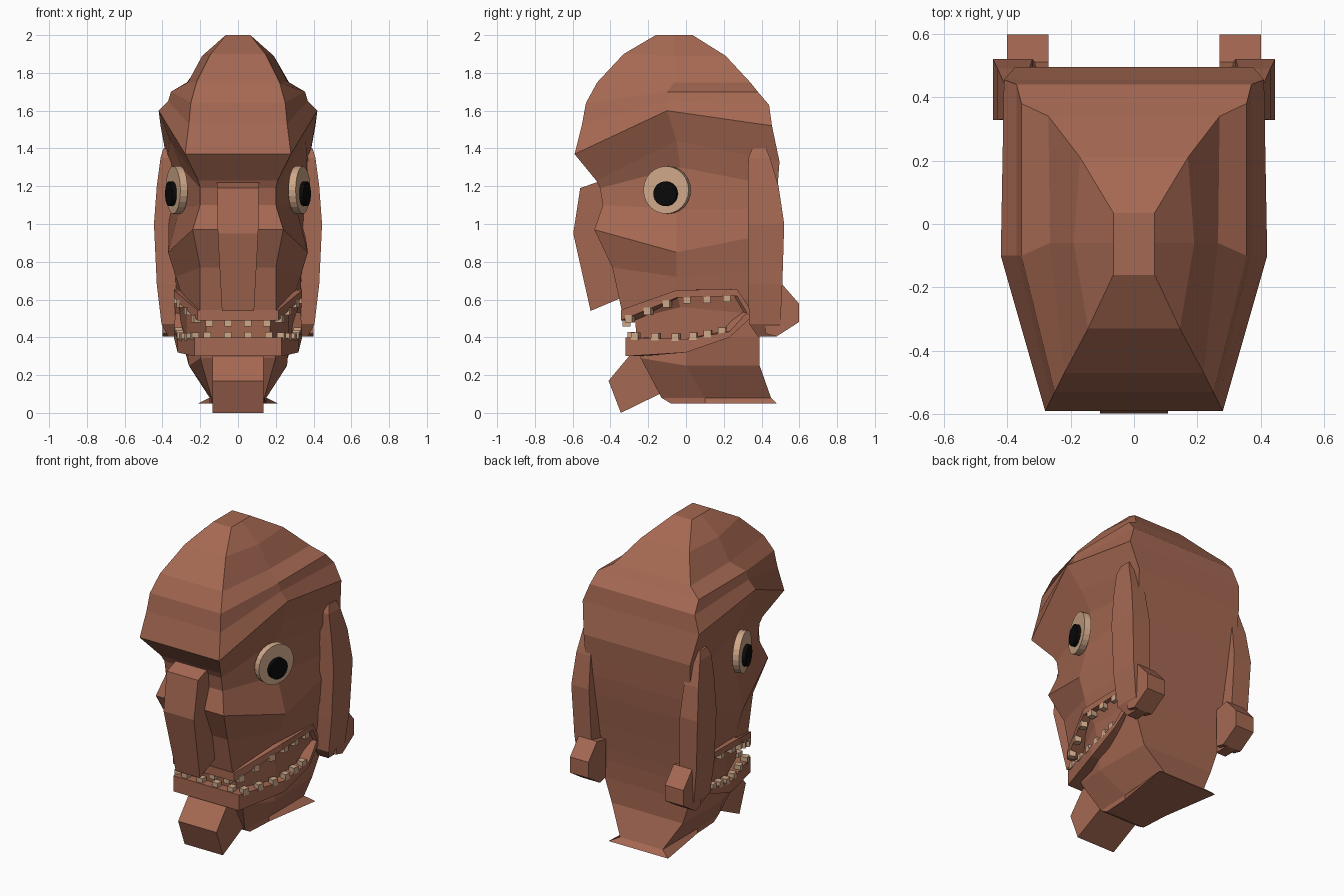
import bpy
import bmesh
import math
from mathutils import Vector, Matrix

old = bpy.data.objects.get("Cube")
if old:
    bpy.data.objects.remove(old, do_unlink=True)


def material(name, colour):
    mat = bpy.data.materials.new(name)
    mat.use_nodes = True
    mat.diffuse_color = (*colour, 1)
    shader = next(n for n in mat.node_tree.nodes if n.type == "BSDF_PRINCIPLED")
    shader.inputs["Base Color"].default_value = (*colour, 1)
    return mat


skin = material("brown_skin", (.38, .14, .085))
cream = material("cream", (.62, .39, .25))
black = material("black", (.003, .003, .003))


def finish(name, bm, mat):
    """Turn a bmesh into a flat shaded object."""
    bmesh.ops.recalc_face_normals(bm, faces=bm.faces)
    mesh = bpy.data.meshes.new(name)
    bm.to_mesh(mesh)
    bm.free()
    mesh.materials.append(mat)
    obj = bpy.data.objects.new(name, mesh)
    bpy.context.collection.objects.link(obj)
    return obj


def loft(name, rings, mat):
    """Skin a row of equal-length rings and cap both ends."""
    bm = bmesh.new()
    rows = [[bm.verts.new(p) for p in ring] for ring in rings]
    count = len(rows[0])
    for a, b in zip(rows, rows[1:]):
        for i in range(count):
            j = (i + 1) % count
            bm.faces.new((a[i], a[j], b[j], b[i]))
    bm.faces.new(rows[0])
    bm.faces.new(rows[-1])
    return finish(name, bm, mat)


def slab(name, profile, mat):
    """Join (y, z, half width) profile points across the middle."""
    return loft(name, [[(side * w, y, z) for y, z, w in profile] for side in (-1, 1)], mat)


def head_ring(front, middle, back):
    """Six-cornered section from (half width, y, z) triples."""
    half = [Vector(p) for p in (front, middle, back)]
    flip = Vector((-1, 1, 1))
    return half + [p * flip for p in reversed(half)]


# Head: crown and brow, then face, then jaw and neck
crown = [
    ((.065, -.16, 2), (.065, -.06, 2), (.065, .035, 2)),
    ((.145, -.33, 1.9), (.19, -.06, 1.89), (.17, .21, 1.89)),
    ((.22, -.47, 1.75), (.265, -.06, 1.75), (.27, .34, 1.75)),
    ((.25, -.53, 1.64), (.355, -.1, 1.7), (.355, .38, 1.7)),
    ((.26, -.55, 1.53), (.37, -.1, 1.65), (.37, .44, 1.63)),
    ((.28, -.59, 1.37), (.42, -.1, 1.6), (.41, .455, 1.52)),
]
face = [
    ((.21, -.475, 1.23), (.36, -.05, 1.44), (.375, .495, 1.33)),
    ((.2, -.455, 1.19), (.3, -.03, 1.3), (.37, .485, 1.2)),
    ((.2, -.44, 1.1), (.31, -.05, 1.08), (.365, .475, 1.08)),
    ((.24, -.485, .97), (.37, -.05, .85), (.355, .46, .95)),
    ((.2, -.39, .77), (.33, -.05, .72), (.34, .43, .75)),
    ((.2, -.34, .54), (.3, -.05, .63), (.33, .41, .6)),
]
jaw = [
    ((.17, -.27, .5), (.27, -.03, .56), (.32, .4, .52)),
    ((.17, -.26, .38), (.27, 0, .4), (.3, .39, .4)),
    ((.2, -.24, .29), (.26, 0, .25), (.25, .39, .25)),
    ((.14, -.13, .08), (.15, .1, .08), (.15, .45, .08)),
    ((.14, -.08, .05), (.15, .1, .05), (.21, .48, .05)),
]
loft("head", [head_ring(*ring) for ring in crown + face + jaw], skin)

# Nose and chin
slab("nose", [(-.42, 1.22, .11), (-.475, 1.22, .11), (-.56, 1.19, .11), (-.597, .95, .107),
              (-.505, .54, .085), (-.34, .61, .085)], skin)
slab("chin", [(-.15, .3, .135), (-.3, .302, .135), (-.41, .17, .135), (-.345, 0, .135),
              (-.14, .1, .135)], skin)


# Lips: a box section swept round the mouth, from (x, y, low, high) stations
def full_path(half):
    return [(-x, y, a, b) for x, y, a, b in reversed(half)] + half


def lip(name, path):
    rings = []
    for x, y, low, high in path:
        inner_x, inner_y = x * .75, y * .75
        rings.append([(x, y, low), (x, y, high), (inner_x, inner_y, high), (inner_x, inner_y, low)])
    loft(name, rings, skin)


upper = full_path([(.215, -.345, .49, .545), (.34, -.05, .61, .65),
                   (.34, .27, .62, .655), (.33, .34, .5, .55)])
lower = full_path([(.23, -.32, .3, .4), (.32, 0, .32, .39),
                   (.34, .23, .4, .43), (.33, .34, .5, .55)])
lip("upper_lip", upper)
lip("lower_lip", lower)


# Teeth: small blocks spaced along each lip edge
def teeth(name, path, edge, lift):
    bm = bmesh.new()
    for a, b in zip(path[1:-2], path[2:-1]):
        front = a[1] == b[1]
        count = 4 if front else 3
        turn = Matrix.Rotation(math.atan2(b[1] - a[1], b[0] - a[0]), 4, "Z")
        for i in range(count):
            t = (i + .5) / count
            x, y, z = (a[k] + (b[k] - a[k]) * t for k in (0, 1, edge))
            place = Matrix.Translation((x * .94, y + (.03 if front else 0), z + lift))
            bmesh.ops.create_cube(bm, size=.04, matrix=place @ turn)
    finish(name, bm, cream)


teeth("upper_teeth", upper, 2, -.012)
teeth("lower_teeth", lower, 3, .008)


# Eyes: tilted discs
def disc(name, radius, depth, centre, side, mat):
    bm = bmesh.new()
    tilt = math.radians(18)
    normal = Vector((side * math.cos(tilt), -math.sin(tilt), 0))
    turn = normal.to_track_quat("Z", "Y").to_matrix().to_4x4()
    x, y, z = centre
    bmesh.ops.create_cone(bm, cap_ends=True, segments=24, radius1=radius, radius2=radius,
                          depth=depth, matrix=Matrix.Translation((side * x, y, z)) @ turn)
    finish(name, bm, mat)


def ear_ring(x_in, x_out, y_front, y_back, z):
    return [(x_in, y_front, z), (x_out, y_front, z), (x_out, y_back, z), (x_in, y_back, z)]


ear = [(.35, .395, .35, .425, 1.4), (.34, .41, .33, .445, 1.35), (.33, .43, .328, .49, 1.2),
       (.32, .445, .328, .52, 1), (.31, .43, .328, .51, .68), (.29, .405, .335, .5, .47),
       (.3, .37, .38, .48, .405)]
lobe = [(.42, .66), (.51, .68), (.597, .58), (.597, .48), (.48, .405), (.42, .42)]

for side, label in ((1, "left"), (-1, "right")):
    disc(label + "_eye", .126, .04, (.325, -.1, 1.18), side, cream)
    disc(label + "_pupil", .065, .03, (.352, -.107, 1.16), side, black)
    # Ears with a lobe turned out at the back
    loft(label + "_ear", [[(side * x, y, z) for x, y, z in ear_ring(*r)] for r in ear], skin)
    loft(label + "_ear_lobe", [[(side * x, y, z) for y, z in lobe] for x in (.27, .4)], skin)
